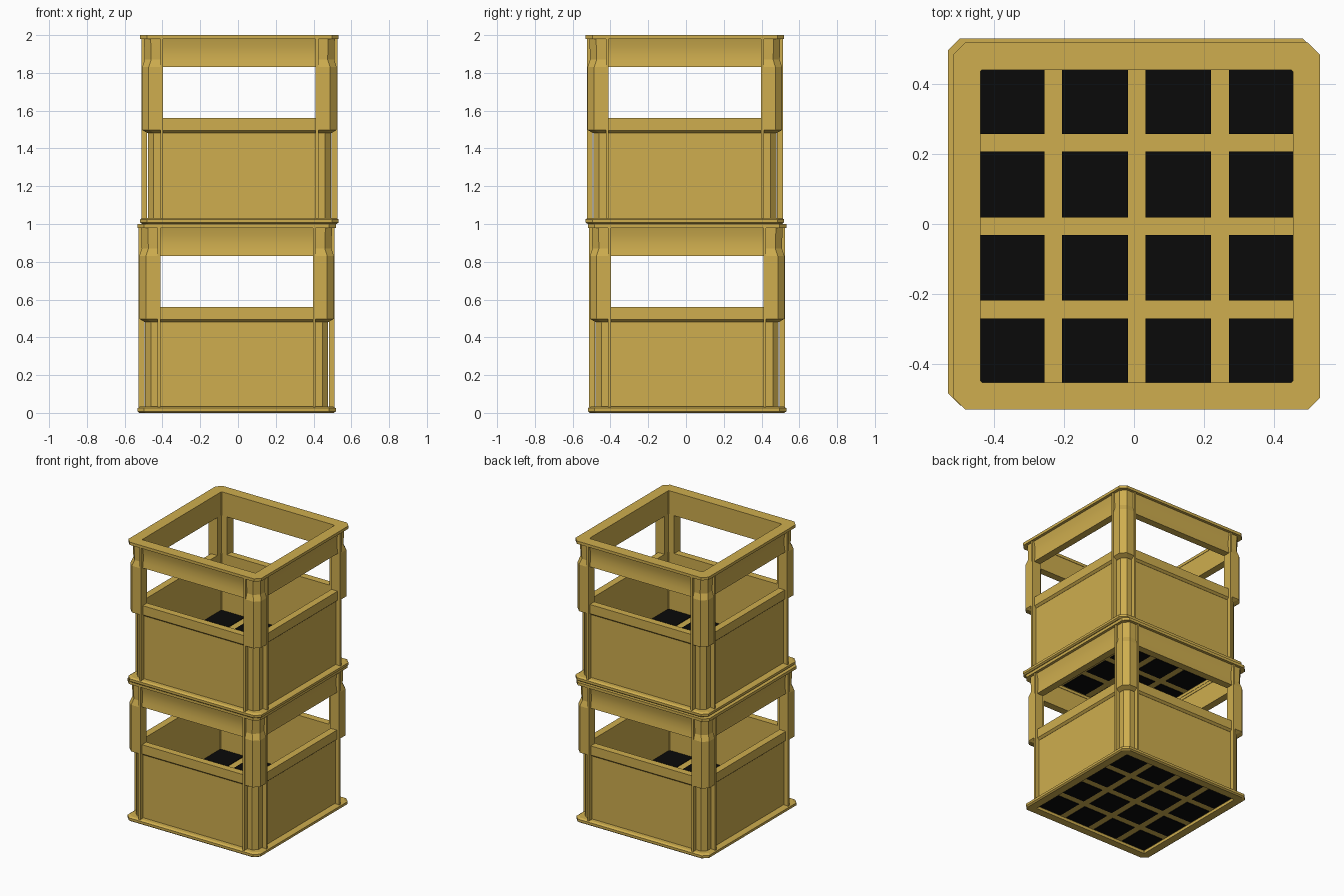
import bpy, bmesh
from mathutils import Matrix, Vector

if "Cube" in bpy.data.objects:
    bpy.data.objects.remove(bpy.data.objects["Cube"])


def material(name, rgb):
    m = bpy.data.materials.new(name)
    m.diffuse_color = (*rgb, 1)
    m.use_nodes = True
    m.node_tree.nodes["Principled BSDF"].inputs["Base Color"].default_value = m.diffuse_color
    return m


GOLD = material("golden plastic", (0.62, 0.42, 0.077))
BLACK = material("black cutout", (0.003, 0.003, 0.003))


def finish(name, bm, at, mat=GOLD, smooth=False):
    bmesh.ops.recalc_face_normals(bm, faces=bm.faces)
    mesh = bpy.data.meshes.new(name)
    bm.to_mesh(mesh)
    bm.free()
    mesh.materials.append(mat)
    ob = bpy.data.objects.new(name, mesh)
    ob.location = at
    bpy.context.collection.objects.link(ob)
    if smooth:
        bpy.ops.object.select_all(action='DESELECT')
        ob.select_set(True)
        bpy.context.view_layer.objects.active = ob
        bpy.ops.object.shade_smooth_by_angle(angle=0.6)
    return ob


def octagon(r, c):
    """Square of half width r with corners cut by c."""
    k = r - c
    return [(k, -r), (r, -k), (r, k), (k, r), (-k, r), (-r, k), (-r, -k), (-k, -r)]


def loft(bm, rows, closed):
    """Bridge point rows; closed joins last row to first, else cap the ends."""
    rows = [[bm.verts.new(p) for p in row] for row in rows]
    n = len(rows[0])
    pairs = list(zip(rows, rows[1:])) + ([(rows[-1], rows[0])] if closed else [])
    for a, b in pairs:
        for i in range(n):
            j = (i + 1) % n
            bm.faces.new((a[i], a[j], b[j], b[i]))
    if not closed:
        bm.faces.new(rows[0])
        bm.faces.new(rows[-1])


def ring(name, at, profile, inner, chamfer, smooth=False):
    """Hollow chamfered square frame; profile is (z, outer half width) going up."""
    rows = [[(x, y, z) for x, y in octagon(r, chamfer)] for z, r in profile]
    for z in (profile[-1][0], profile[0][0]):
        rows.append([(x, y, z) for x, y in octagon(inner, 0.005)])
    bm = bmesh.new()
    loft(bm, rows, True)
    return finish(name, bm, at, GOLD, smooth)


def add_box(bm, lo, hi, rot=Matrix.Identity(4)):
    lo, hi = Vector(lo), Vector(hi)
    size = hi - lo
    m = rot @ Matrix.Translation((lo + hi) / 2) @ Matrix.Diagonal((*size, 1))
    bmesh.ops.create_cube(bm, size=1, matrix=m)


def crate(tag, at):
    # lips, lower wall, middle band and curved top rail
    ring(tag + "_base_lip", at, [(0, .515), (.008, .525), (.025, .525), (.033, .512)], .46, .035)
    ring(tag + "_lower_wall", at, [(.03, .484), (.49, .484)], .45, .03)
    ring(tag + "_middle_band", at, [(.482, .485), (.495, .5), (.56, .5)], .45, .035)
    ring(tag + "_top_rail", at,
         [(.83, .502), (.865, .496), (.90, .494), (.94, .496), (.982, .506)], .45, .035, True)
    ring(tag + "_top_lip", at, [(.98, .525), (1, .525)], .447, .035)

    turns = [Matrix.Rotation(i * 1.5707963, 4, 'Z') for i in range(4)]

    # corner posts, thicker below the rail
    bm = bmesh.new()
    for rot in turns:
        rows = []
        for z, o in ((.482, .488), (.498, .515), (.83, .515), (.87, .502), (.98, .505)):
            k = o - .035
            plan = [(.405, o), (k, o), (o, k), (o, .405), (.45, .405), (.45, .45), (.405, .45)]
            rows.append([rot @ Vector((x, y, z)) for x, y in plan])
        loft(bm, rows, False)
    finish(tag + "_corner_posts", bm, at)

    # thin upright ribs beside each corner
    bm = bmesh.new()
    for rot in turns:
        for x in (-.411, .411):
            add_box(bm, (x - .007, .488, .03), (x + .007, .519, .982), rot)
    finish(tag + "_ribs", bm, at)

    # raised floor
    bm = bmesh.new()
    add_box(bm, (-.465, -.465, .02), (.465, .465, .15))
    finish(tag + "_floor", bm, at)

    # black square openings shown on both sides of the floor
    bm = bmesh.new()
    for i in range(4):
        for j in range(4):
            x, y = (i - 1.5) * .2385, (j - 1.5) * .2385
            for z in (.0155, .1495):
                add_box(bm, (x - .094, y - .094, z), (x + .094, y + .094, z + .005))
    finish(tag + "_floor_openings", bm, at, BLACK)


crate("lower_crate", (-.0075, .006, 0))
crate("upper_crate", (.0075, -.006, 1))
